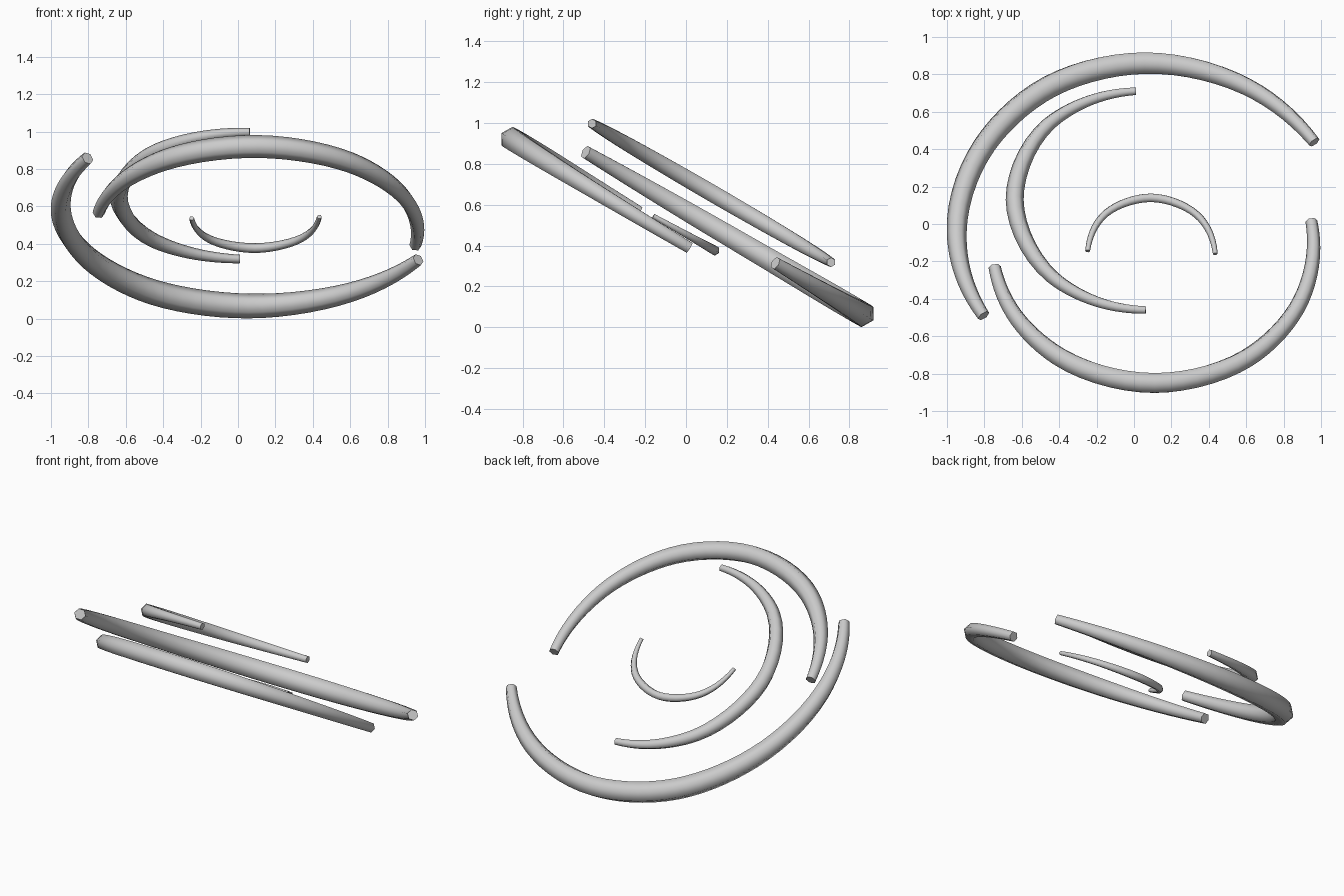
import bpy, bmesh, math
from mathutils import Vector

if "Cube" in bpy.data.objects:
    bpy.data.objects.remove(bpy.data.objects["Cube"])

STEPS = 7   # rings per path section
SIDES = 6   # hexagonal tube


def tangents(pts, t):
    """Smooth tangents through unevenly spaced points, curved at the ends."""
    slope = [(pts[i + 1] - pts[i]) / (t[i + 1] - t[i]) for i in range(len(pts) - 1)]
    mid = []
    for i in range(1, len(pts) - 1):
        a, b = t[i] - t[i - 1], t[i + 1] - t[i]
        mid.append((slope[i - 1] * b + slope[i] * a) / (a + b))
    return [2 * slope[0] - mid[0]] + mid + [2 * slope[-1] - mid[-1]]


def tapered_arc(name, path, z0, slope_y, slope_x=0.0):
    """path: (x, y, tube radius) points lying on the tilted plane."""
    pts = [Vector((x, y, z0 + slope_y * y + slope_x * x, r)) for x, y, r in path]
    t = [0.0]
    for p, q in zip(pts, pts[1:]):
        t.append(t[-1] + (q.xyz - p.xyz).length)
    tan = tangents(pts, t)
    normal = Vector((-slope_x, -slope_y, 1)).normalized()

    bm = bmesh.new()
    rings = []
    for i in range(len(pts) - 1):
        h = t[i + 1] - t[i]
        last = i == len(pts) - 2
        for k in range(STEPS + (1 if last else 0)):
            u = k / STEPS
            p = (pts[i] * (2*u**3 - 3*u**2 + 1) + tan[i] * h * (u**3 - 2*u**2 + u)
                 + pts[i + 1] * (3*u**2 - 2*u**3) + tan[i + 1] * h * (u**3 - u**2))
            d = (pts[i] * (6*u**2 - 6*u) + tan[i] * h * (3*u**2 - 4*u + 1)
                 + pts[i + 1] * (6*u - 6*u**2) + tan[i + 1] * h * (3*u**2 - 2*u))
            side = normal.cross(d.xyz).normalized()
            ring = []
            for s in range(SIDES):
                a = 2 * math.pi * s / SIDES
                ring.append(bm.verts.new(p.xyz + p.w * (side * math.cos(a) + normal * math.sin(a))))
            rings.append(ring)
    for r0, r1 in zip(rings, rings[1:]):
        for s in range(SIDES):
            n = (s + 1) % SIDES
            bm.faces.new((r0[s], r0[n], r1[n], r1[s]))
    bm.faces.new(rings[0])
    bm.faces.new(rings[-1])
    bmesh.ops.recalc_face_normals(bm, faces=bm.faces)
    mesh = bpy.data.meshes.new(name)
    bm.to_mesh(mesh)
    bm.free()
    obj = bpy.data.objects.new(name, mesh)
    bpy.context.collection.objects.link(obj)
    bpy.ops.object.select_all(action='DESELECT')
    obj.select_set(True)
    bpy.context.view_layer.objects.active = obj
    bpy.ops.object.shade_smooth_by_angle(angle=math.radians(70))
    return obj


# Large arc sweeping round the low back
tapered_arc("outer_back_arc", [
    (0.964, 0.437, 0.033), (0.60, 0.735, 0.052), (0.055, 0.86, 0.066),
    (-0.45, 0.735, 0.068), (-0.80, 0.42, 0.062), (-0.948, -0.05, 0.053),
    (-0.91, -0.28, 0.045), (-0.804, -0.491, 0.035)], 0.57, -0.585)

# Large arc sweeping round the high front
tapered_arc("outer_front_arc", [
    (-0.745, -0.23, 0.033), (-0.64, -0.484, 0.044), (-0.40, -0.71, 0.056),
    (0.11, -0.85, 0.061), (0.60, -0.72, 0.055), (0.87, -0.45, 0.045),
    (0.96, -0.13, 0.036), (0.948, 0.016, 0.032)], 0.415, -0.596, -0.0166)

# Middle arc on the left
tapered_arc("middle_arc", [
    (0.01, 0.71, 0.023), (-0.23, 0.663, 0.031), (-0.455, 0.535, 0.040),
    (-0.638, 0.13, 0.048), (-0.435, -0.285, 0.040), (-0.20, -0.415, 0.031),
    (0.063, -0.46, 0.023)], 0.73, -0.58)

# Small inner arc
tapered_arc("inner_arc", [
    (-0.248, -0.145, 0.013), (-0.152, 0.055, 0.021), (0.09, 0.14, 0.026),
    (0.335, 0.05, 0.021), (0.435, -0.16, 0.013)], 0.455, -0.56)
